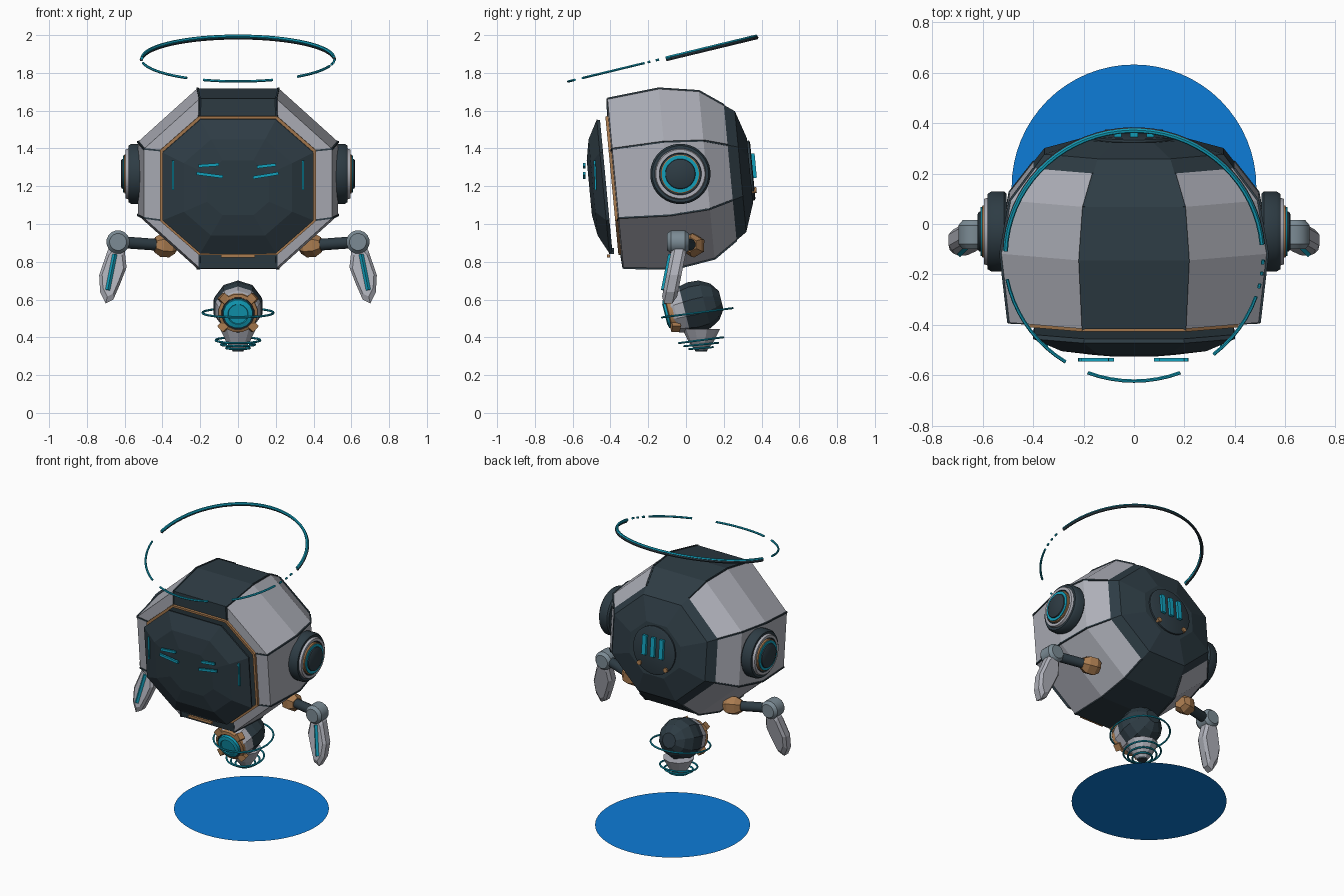
import bpy
import bmesh
from math import sin, cos, pi, radians
from mathutils import Matrix, Vector

if "Cube" in bpy.data.objects:
    bpy.data.objects.remove(bpy.data.objects["Cube"])


def material(name, *rgb):
    m = bpy.data.materials.new(name)
    m.use_nodes = True
    m.diffuse_color = (*rgb, 1)
    m.node_tree.nodes["Principled BSDF"].inputs["Base Color"].default_value = (*rgb, 1)
    return m


LIGHT = material("light grey", 0.42, 0.43, 0.48)
DARK = material("dark slate", 0.027, 0.045, 0.058)
CYAN = material("cyan glow", 0.006, 0.35, 0.5)
GOLD = material("copper", 0.4, 0.2, 0.08)
STEEL = material("steel grey", 0.2, 0.26, 0.3)
BLUE = material("bright blue", 0.004, 0.2, 0.68)


def finish(name, bm, mats, matrix=None, smooth=False):
    bmesh.ops.recalc_face_normals(bm, faces=bm.faces)
    if matrix:
        bm.transform(matrix)
    me = bpy.data.meshes.new(name)
    bm.to_mesh(me)
    bm.free()
    for m in mats:
        me.materials.append(m)
    ob = bpy.data.objects.new(name, me)
    bpy.context.collection.objects.link(ob)
    if smooth:
        bpy.ops.object.select_all(action='DESELECT')
        bpy.context.view_layer.objects.active = ob
        ob.select_set(True)
        bpy.ops.object.shade_smooth_by_angle(angle=radians(35))
    return ob


def loft(name, rings, mats, rule=lambda band, seg: 0, matrix=None, smooth=False, closed=False):
    """Skin a row of equal point rings; rule picks the material per band and segment."""
    bm = bmesh.new()
    rows = [[bm.verts.new(p) for p in ring] for ring in rings]
    n = len(rows[0])
    pairs = list(zip(rows, rows[1:]))
    if closed:
        pairs.append((rows[-1], rows[0]))
    for b, (lo, hi) in enumerate(pairs):
        for s in range(n):
            t = (s + 1) % n
            bm.faces.new((lo[s], lo[t], hi[t], hi[s])).material_index = rule(b, s)
    if not closed:
        bm.faces.new(rows[0]).material_index = rule(0, 0)
        bm.faces.new(rows[-1]).material_index = rule(len(pairs) - 1, 0)
    return finish(name, bm, mats, matrix, smooth)


def lathe(name, profile, mats, bands=None, at=(0, 0, 0), axis=(0, 0, 1), n=32, smooth=True):
    """Turn (radius, height) points about an axis."""
    rings = [[(r * cos(2 * pi * (i + .5) / n), r * sin(2 * pi * (i + .5) / n), h)
              for i in range(n)] for r, h in profile]
    m = Matrix.Translation(at) @ Vector(axis).to_track_quat('Z', 'Y').to_matrix().to_4x4()
    return loft(name, rings, mats, lambda b, s: bands[b] if bands else 0, m, smooth)


def arc(name, radius, start, end, thick, mat, matrix):
    """Round tube bent along part of a circle, angles in degrees."""
    full = end - start >= 360
    steps = max(2, int((end - start) / 5))
    rings = []
    for i in range(steps if full else steps + 1):
        a = radians(start + (end - start) * i / steps)
        rings.append([((radius + thick * cos(k * pi / 3)) * cos(a),
                       (radius + thick * cos(k * pi / 3)) * sin(a),
                       thick * sin(k * pi / 3)) for k in range(6)])
    return loft(name, rings, [mat], matrix=matrix, smooth=True, closed=full)


def bar(name, p, q, wide, deep, mat):
    """Box running from p to q."""
    p, q = Vector(p), Vector(q)
    bm = bmesh.new()
    bmesh.ops.create_cube(bm, size=1)
    m = (Matrix.Translation((p + q) / 2) @ (q - p).to_track_quat('X', 'Z').to_matrix().to_4x4()
         @ Matrix.Diagonal(((q - p).length, deep, wide, 1)))
    return finish(name, bm, [mat], m)


def octagon(y, scale, a, h, w, b, dz=0):
    """Eight points: segment 0 is the top edge, 4 the bottom edge."""
    pts = [(-a, h), (a, h), (w, b), (w, -b), (a, -h), (-a, -h), (-w, -b), (-w, b)]
    return [(x * scale, y, z * scale + dz) for x, z in pts]


# Head shell, tipped slightly forward
HEAD = Matrix.Translation((0, 0, 1.25)) @ Matrix.Rotation(0.094, 4, 'X')
shell = (0.215, 0.48, 0.53, 0.195)
opening = (0.205, 0.365, 0.41, 0.185, -0.01)
outer = [octagon(y, s, *shell) for y, s in
         [(-.375, .94), (-.1, 1), (.11, .93), (.235, .75), (.29, .67), (.34, .36)]]
rings = [octagon(-.34, 1, *opening), octagon(-.38, 1, *opening)] + outer
loft("head_shell", rings, [LIGHT, DARK],
     lambda b, s: int(b == 0 or b >= 5 or s in (0, 4)), HEAD)

# Dark seams between the panels
for k in range(8):
    path = [Vector(r[k]) for r in rings[1:6]]
    for p, q in zip(path, path[1:]):
        bar("panel_seam", HEAD @ p, HEAD @ q, .009, .009, DARK)

# Copper frame and domed face screen
frame = [octagon(y, s, *opening) for y, s in
         [(-.37, 1.01), (-.395, 1.01), (-.395, .97), (-.37, .97)]]
loft("face_frame", frame, [GOLD], matrix=HEAD, closed=True)
screen = [octagon(y, s, *opening) for y, s in
          [(-.425, .96), (-.442, .975), (-.495, .7), (-.515, .4)]]
loft("face_screen", screen, [DARK], matrix=HEAD)
bar("chin_trim", (-.15, -.395, .857), (.15, -.395, .857), .03, .025, DARK)
bar("chin_light_bar", (-.09, -.41, .83), (.09, -.41, .83), .016, .015, GOLD)

# Sleepy eyes and screen side marks
EYE = -.538
bar("left_eye_upper", (.1, EYE, 1.302), (.2, EYE, 1.314), .016, .014, CYAN)
bar("left_eye_lower", (.08, EYE, 1.246), (.215, EYE, 1.268), .016, .014, CYAN)
bar("right_eye_upper", (-.21, EYE, 1.307), (-.1, EYE, 1.315), .016, .014, CYAN)
bar("right_eye_lower", (-.22, EYE, 1.268), (-.08, EYE, 1.25), .016, .014, CYAN)

# Back hatch with vents and bolts
hub = HEAD @ Vector((0, .335, 0))
back = HEAD.to_3x3() @ Vector((0, 1, 0))
lathe("back_hatch", [(.16, 0), (.16, .015), (.15, .02)], [DARK], at=hub, axis=back)
for x in (-.065, 0, .065):
    bar("back_vent", HEAD @ Vector((x, .358, -.04)), HEAD @ Vector((x, .358, .09)), .03, .03, CYAN)

hand_outline = [(.60, .86), (.65, .91), (.69, .86), (.735, .73), (.73, .64),
                (.70, .58), (.66, .6), (.625, .68), (.59, .77)]


def hand_y(z):
    return -.06 + (z - .75) * .2


# Parts that repeat on both sides
for side, s in (("left", 1), ("right", -1)):
    bar(side + "_screen_mark", (s * .345, -.478, 1.18), (s * .345, -.484, 1.335), .01, .01, CYAN)
    lathe(side + "_back_bolt", [(.016, 0), (.016, .03)], [GOLD],
          at=HEAD @ Vector((s * .1, .335, -.105)), axis=back, n=12)

    # Ear pod
    lathe(side + "_ear",
          [(.15, 0), (.16, .01), (.16, .06), (.15, .075), (.135, .075), (.13, .09), (.112, .09),
           (.11, .08), (.104, .08), (.104, .095), (.098, .098), (.098, .103), (.08, .103),
           (.078, .11), (.07, .115)],
          [DARK, LIGHT, GOLD, CYAN], [0, 0, 0, 0, 1, 1, 0, 0, 2, 2, 3, 3, 0, 0],
          at=(s * .505, -.03, 1.265), axis=(s, 0, 0))

    # Arm
    shoulder, elbow = Vector((s * .36, .045, .885)), Vector((s * .635, -.04, .905))
    reach = elbow - shoulder
    lathe(side + "_shoulder", [(.04, -.03), (.062, 0), (.062, .05), (.04, .085)], [GOLD],
          at=shoulder, axis=reach, n=6, smooth=False)
    lathe(side + "_upper_arm", [(.032, 0), (.032, reach.length)], [DARK],
          at=shoulder, axis=reach, n=12)
    lathe(side + "_elbow", [(.045, -.06), (.062, -.04), (.062, .035), (.045, .055)], [STEEL],
          at=elbow, axis=(0, 1, 0), n=16)

    # Hand paddle with glowing strip
    mid = Vector((.663, .745))
    hand = []
    for d, k in ((-.04, .78), (-.022, 1), (.022, 1), (.04, .78)):
        pts = [mid + (Vector(p) - mid) * k for p in hand_outline]
        hand.append([(s * x, hand_y(z) + d, z) for x, z in pts])
    loft(side + "_hand", hand, [LIGHT])
    bar(side + "_hand_strip", (s * .652, hand_y(.84) - .04, .84),
        (s * .69, hand_y(.65) - .04, .65), .018, .018, CYAN)

# Broken halo above the head
HALO = Matrix.Translation((0, -.125, 1.875)) @ Matrix.Rotation(.237, 4, 'X')
for a, b in [(-4, -2), (-9, -7.5), (-15, -13), (-52, -19), (-111, -69), (-169, -122)]:
    arc("halo_piece", .512, a, b, .007, CYAN, HALO)
arc("halo_main", .509, 5, 178, .009, CYAN, HALO)
arc("halo_main_base", .512, 5, 178, .009, DARK, HALO @ Matrix.Translation((0, 0, -.01)))

# Hanging lamp body, facing forward and slightly down
CORE = Vector((0, .06, .565))
FORWARD = Vector((0, -1, -.25)).normalized()
lathe("lamp_body", [(.05, -.13), (.1, -.095), (.13, -.04), (.135, .02), (.125, .07),
                    (.115, .12), (.1, .145)],
      [DARK, LIGHT], [0, 0, 0, 0, 1, 1], at=CORE, axis=FORWARD, n=10, smooth=False)
lathe("lamp_lens", [(.105, .13), (.105, .155), (.088, .16), (.086, .155), (.08, .155),
                    (.078, .172), (.055, .178), (.052, .172)],
      [GOLD, DARK, CYAN], [0, 0, 1, 1, 2, 2, 2], at=CORE, axis=FORWARD, n=16)
turn = Matrix.Translation(CORE) @ FORWARD.to_track_quat('Z', 'Y').to_matrix().to_4x4()
for k in range(4):
    a = pi / 4 + k * pi / 2
    d = Vector((cos(a), sin(a), 0))
    up = Vector((0, 0, .138))
    bar("lamp_clamp", turn @ (d * .09 + up), turn @ (d * .128 + up), .045, .045, GOLD)

# Thruster cone and its orbiting rings
lathe("thruster", [(.1, .12), (.085, .09), (.065, .05), (.035, .01), (.03, 0)], [LIGHT, DARK],
      [0, 0, 0, 1], at=(0, .08, .325), n=10, smooth=False)
for name, r, y, z, tilt in [("lamp_orbit", .188, .06, .53, .13), ("thruster_ring", .118, .08, .385, .13),
                            ("thruster_ring", .09, .08, .362, .1), ("thruster_ring", .062, .08, .343, .08)]:
    arc(name, r, 0, 360, .006, CYAN,
        Matrix.Translation((0, y, z)) @ Matrix.Rotation(tilt, 4, 'X'))

# Flat glow disc below
bm = bmesh.new()
bmesh.ops.create_circle(bm, cap_ends=True, segments=64, radius=.485)
finish("ground_disc", bm, [BLUE], Matrix.Translation((0, .147, 0)))
